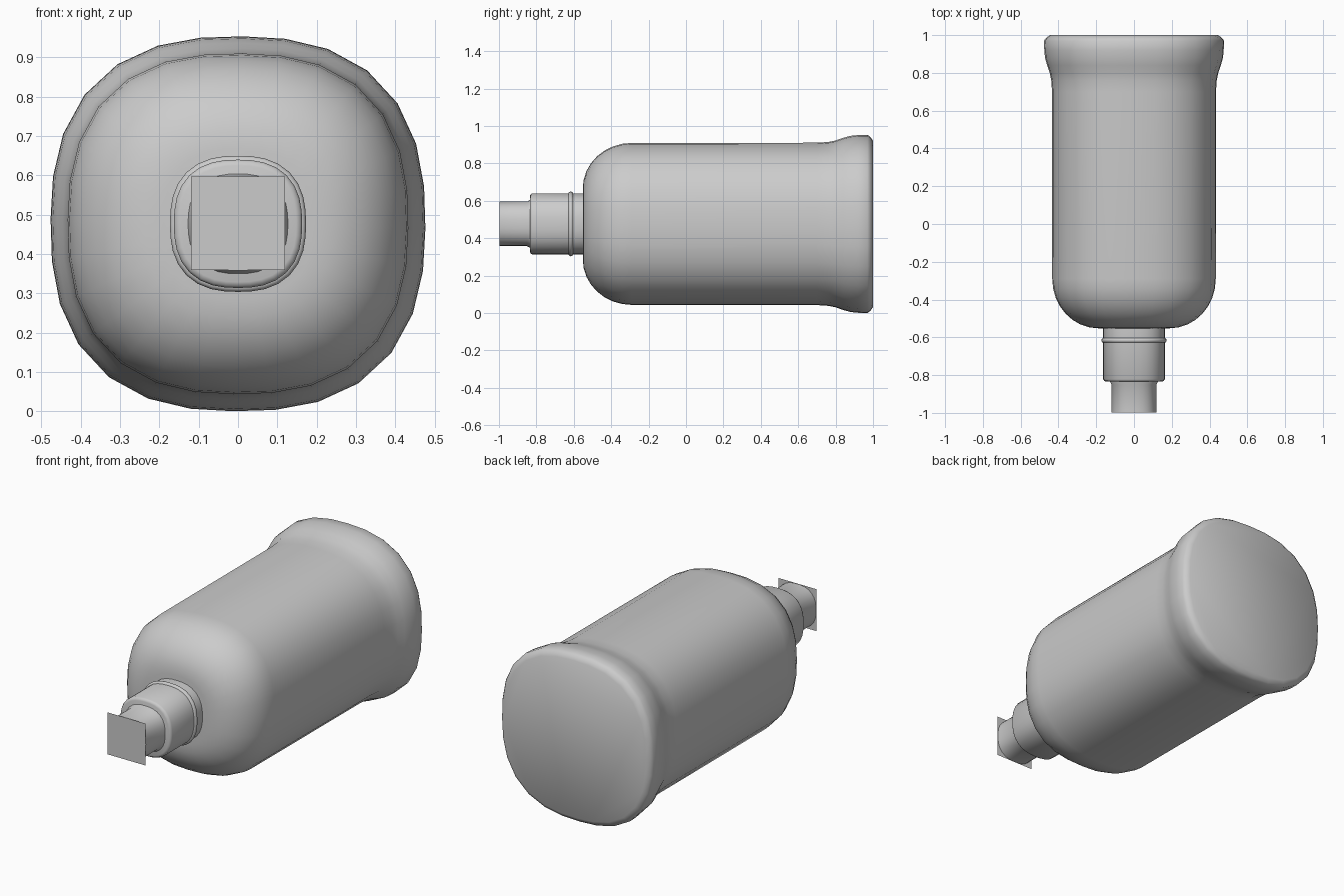
import bpy, bmesh, math

if "Cube" in bpy.data.objects:
    bpy.data.objects.remove(bpy.data.objects["Cube"])

CZ = 0.4765   # height of the long axis
POWER = 2.5   # squareness of the rounded cross-section


def section(r, sides, phase):
    pts = []
    for i in range(sides):
        a = math.tau * i / sides + phase
        c, s = math.cos(a), math.sin(a)
        k = r / (abs(c) ** POWER + abs(s) ** POWER) ** (1 / POWER)
        pts.append((k * c, CZ + k * s))
    return pts


def sweep(name, profile, sides, phase=0.0, angle=40):
    """Skin rounded-square rings along y; profile is (y, half width)."""
    bm = bmesh.new()
    rings = [[bm.verts.new((x, y, z)) for x, z in section(r, sides, phase)]
             for y, r in profile]
    for a, b in zip(rings, rings[1:]):
        for i in range(sides):
            j = (i + 1) % sides
            bm.faces.new((a[i], a[j], b[j], b[i]))
    bm.faces.new(rings[0])
    bm.faces.new(rings[-1][::-1])
    bmesh.ops.recalc_face_normals(bm, faces=bm.faces)
    finish(name, bm, angle)


def finish(name, bm, angle):
    me = bpy.data.meshes.new(name)
    bm.to_mesh(me)
    bm.free()
    ob = bpy.data.objects.new(name, me)
    bpy.context.collection.objects.link(ob)
    bpy.ops.object.select_all(action='DESELECT')
    ob.select_set(True)
    bpy.context.view_layer.objects.active = ob
    bpy.ops.object.shade_smooth_by_angle(angle=math.radians(angle))


# Main body: rounded shoulder, straight wall, flared base
shoulder = [(-0.29 - 0.262 * math.cos(t), 0.19 + 0.243 * math.sin(t))
            for t in (math.pi / 2 * i / 8 for i in range(9))]
flare = [(0.70, 0.434), (0.76, 0.438), (0.80, 0.446), (0.84, 0.460),
         (0.88, 0.471), (0.92, 0.475), (0.97, 0.4765), (0.985, 0.466), (1.0, 0.445)]
sweep("body", shoulder + flare, 28, math.radians(-1.5))

# Neck collar with small rounded front lip
sweep("collar", [(-0.835, 0.148), (-0.831, 0.158), (-0.822, 0.163), (-0.53, 0.163)], 32)

# Bead around the collar
bead = [(-0.616 - 0.013 * math.cos(t), 0.161 + 0.012 * math.sin(t))
        for t in (math.pi * i / 6 for i in range(7))]
sweep("collar_bead", bead, 32)

# Nozzle and its flat square end plate
sweep("nozzle", [(-0.998, 0.119), (-0.85, 0.119), (-0.833, 0.128), (-0.80, 0.128)], 32)
bm = bmesh.new()
h = 0.119
bm.faces.new([bm.verts.new((x, -1.0, CZ + 0.001 + z))
              for x, z in ((-h, -h), (h, -h), (h, h), (-h, h))])
finish("nozzle_end_plate", bm, 30)
